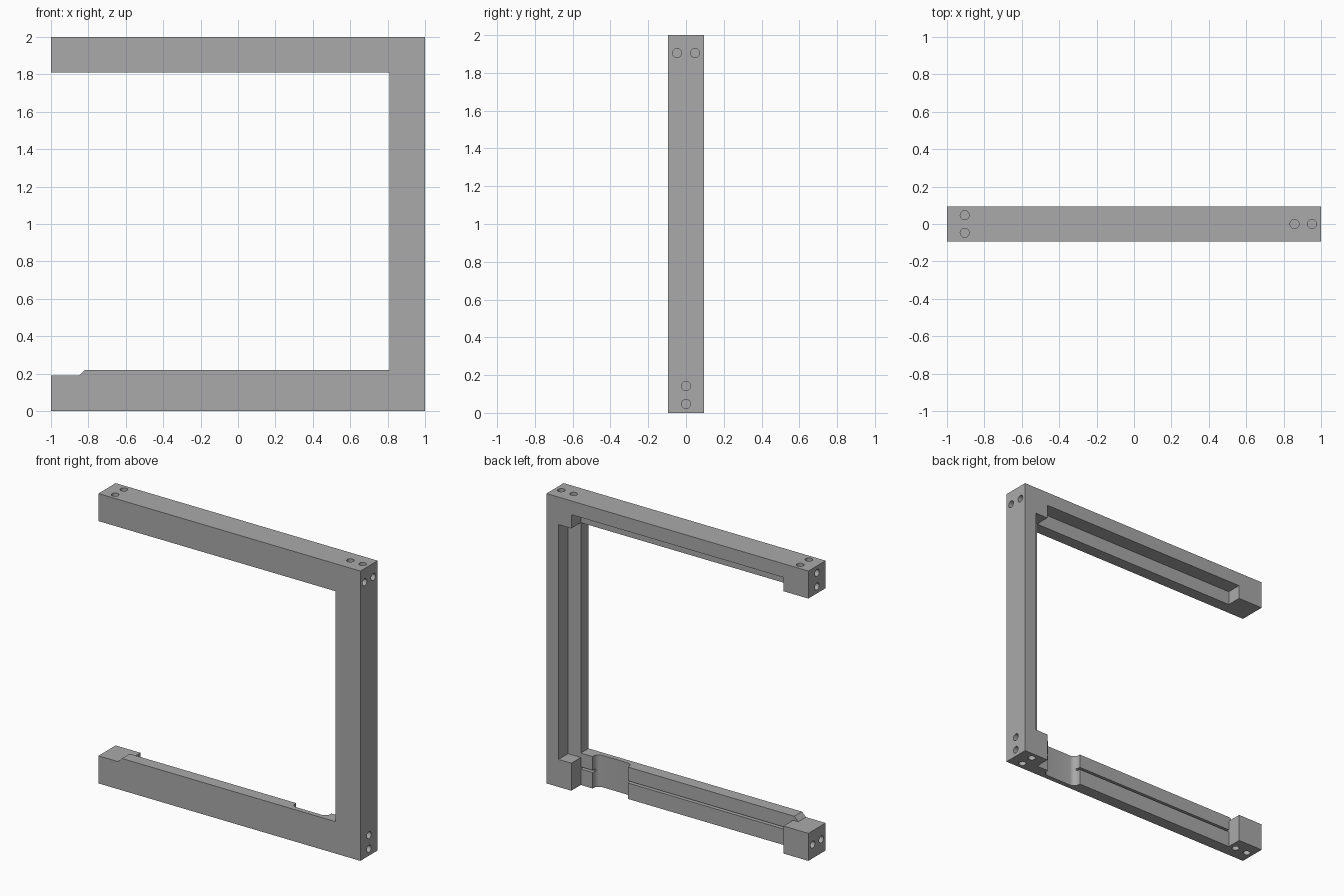
import bpy, bmesh, math
from mathutils import Matrix, Vector

if "Cube" in bpy.data.objects:
    bpy.data.objects.remove(bpy.data.objects["Cube"])

H = 0.094       # half the bar depth
W = 0.19        # bar width
IN = 1 - W      # inner edge of the bars
LEDGE = -0.01   # depth of the rear rebate


def make(name, bm):
    bmesh.ops.recalc_face_normals(bm, faces=bm.faces)
    mesh = bpy.data.meshes.new(name)
    bm.to_mesh(mesh)
    bm.free()
    ob = bpy.data.objects.new(name, mesh)
    bpy.context.scene.collection.objects.link(ob)
    return ob


def prism(name, points, direction):
    """Extrude a closed outline of 3D points along a direction."""
    bm = bmesh.new()
    face = bm.faces.new([bm.verts.new(p) for p in points])
    out = bmesh.ops.extrude_face_region(bm, geom=[face])
    bmesh.ops.translate(bm, vec=direction,
                        verts=[v for v in out["geom"] if isinstance(v, bmesh.types.BMVert)])
    return make(name, bm)


def box(x0, x1, y0, y1, z0, z1):
    return prism("box_cutter", [(x0, y0, z0), (x1, y0, z0), (x1, y1, z0), (x0, y1, z0)],
                 (0, 0, z1 - z0))


def cut(target, cutter):
    """Subtract the cutter, keep the result and discard the cutter."""
    cutter.hide_render = True
    mod = target.modifiers.new("cut", "BOOLEAN")
    mod.operation, mod.solver, mod.object = "DIFFERENCE", "EXACT", cutter
    bpy.context.view_layer.update()
    graph = bpy.context.evaluated_depsgraph_get()
    mesh = bpy.data.meshes.new_from_object(target.evaluated_get(graph))
    target.modifiers.clear()
    target.data = mesh
    bpy.data.objects.remove(cutter)


# C-shaped frame outline with a small ramp on the lower bar
outline = [(-1, 0), (1, 0), (1, 2), (-1, 2), (-1, 2 - W), (IN, 2 - W),
           (IN, 0.22), (-0.82, 0.22), (-0.85, W), (-1, W)]
frame = prism("frame", [(x, -H, z) for x, z in outline], (0, 2 * H, 0))

# Rear rebates: column, top bar, bottom bar, and the low end block
cut(frame, box(0.7, 0.907, LEDGE, 0.3, W, 2 - W))
cut(frame, box(-IN, IN, LEDGE, 0.3, 1.7, 1.905))
cut(frame, box(-IN, IN, LEDGE, 0.3, -0.1, 0.3))
cut(frame, box(-1.1, -IN + 0.02, LEDGE, 0.3, W, 0.3))

# Thin groove along the back of the lower bar
cut(frame, box(-IN, IN, LEDGE - 0.03, 0.05, 0.11, 0.125))

# Pocket with rounded vertical corners in the lower bar
x0, x1, deep, r = 0.45, 0.72, -0.06, 0.04
pocket = [(x1, 0.05, -0.1), (x0, 0.05, -0.1)]
for cx, start in ((x0 + r, math.pi), (x1 - r, 1.5 * math.pi)):
    for i in range(9):
        a = start + i * math.pi / 16
        pocket.append((cx + r * math.cos(a), deep + r + r * math.sin(a), -0.1))
cut(frame, prism("pocket_cutter", pocket, (0, 0, 0.5)))

# Blind pin holes: paired along one axis on every outer face of the corner blocks
S, C = 0.047, 0.905
pairs = [((-C, 0, 2), "Z", (0, S, 0)), ((C, 0, 2), "Z", (S, 0, 0)),
         ((-C, 0, 0), "Z", (S, 0, 0)), ((C, 0, 0), "Z", (0, S, 0)),
         ((1, 0, 1 + C), "X", (0, S, 0)), ((1, 0, 1 - C), "X", (0, 0, S)),
         ((-1, 0, 1 + C), "X", (0, 0, S)), ((-1, 0, 1 - C), "X", (0, S, 0))]
bm = bmesh.new()
for centre, axis, offset in pairs:
    turn = Matrix.Rotation(math.pi / 2, 4, "Y") if axis == "X" else Matrix()
    for side in (-1, 1):
        place = Matrix.Translation(Vector(centre) + side * Vector(offset))
        bmesh.ops.create_cone(bm, cap_ends=True, segments=24, radius1=0.024,
                              radius2=0.024, depth=0.08, matrix=place @ turn)
cut(frame, make("hole_cutter", bm))

# Single grey finish
grey = bpy.data.materials.new("plain_grey")
grey.use_nodes = True
colour = (0.4, 0.4, 0.4, 1)
grey.diffuse_color = colour
grey.node_tree.nodes["Principled BSDF"].inputs["Base Color"].default_value = colour
frame.data.materials.clear()
frame.data.materials.append(grey)

bpy.ops.object.select_all(action="DESELECT")
frame.select_set(True)
bpy.context.view_layer.objects.active = frame
bpy.ops.object.shade_smooth_by_angle(angle=math.radians(30))
